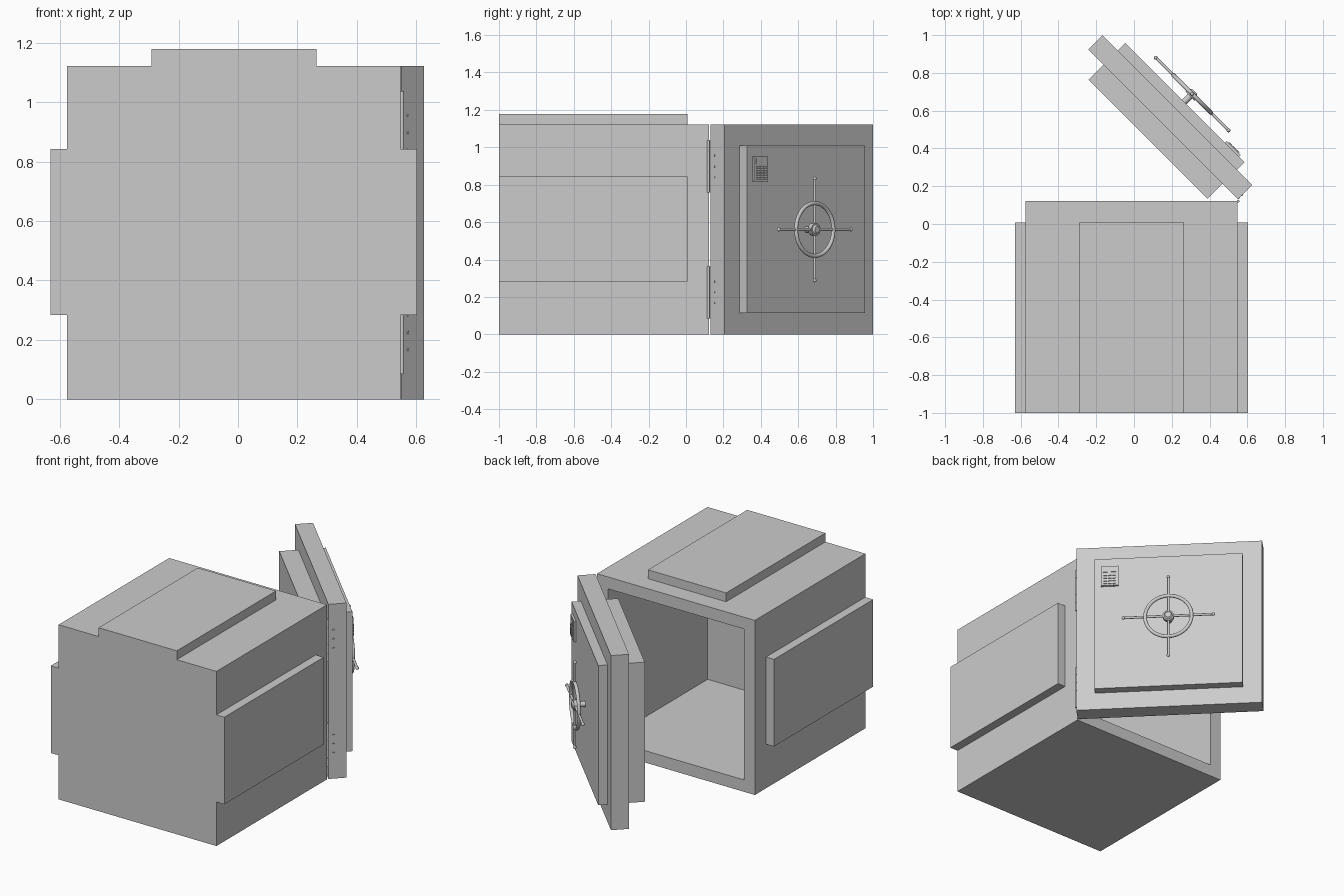
import bpy, bmesh
from math import radians
from mathutils import Matrix, Vector

if "Cube" in bpy.data.objects:
    bpy.data.objects.remove(bpy.data.objects["Cube"])

S = 1.122             # outer cube size of the safe
WALL = 0.108
X0, X1 = -0.575, 0.547
I = Matrix.Identity(4)
# door frame: local -x runs from hinge to free edge, +y points outward
DOOR = Matrix.Translation((0.551, 0.131, 0)) @ Matrix.Rotation(radians(-45), 4, 'Z')


def finish(name, bm, mat=I, smooth=False):
    me = bpy.data.meshes.new(name)
    bm.to_mesh(me)
    bm.free()
    ob = bpy.data.objects.new(name, me)
    bpy.context.collection.objects.link(ob)
    ob.matrix_world = mat
    if smooth:
        bpy.ops.object.select_all(action='DESELECT')
        ob.select_set(True)
        bpy.context.view_layer.objects.active = ob
        bpy.ops.object.shade_smooth_by_angle(angle=radians(35))
    return ob


def add_box(bm, lo, hi):
    lo, hi = Vector(lo), Vector(hi)
    m = Matrix.Translation((lo + hi) / 2) @ Matrix.Diagonal((hi - lo).to_4d())
    return bmesh.ops.create_cube(bm, size=1, matrix=m)


def box(name, lo, hi, mat=I):
    bm = bmesh.new()
    add_box(bm, lo, hi)
    return finish(name, bm, mat)


def door_box(name, u, n, z):
    return box(name, (-u[1], n[0], z[0]), (-u[0], n[1], z[1]), DOOR)


def add_rod(bm, a, b, r1, r2=None, seg=16):
    a, b = Vector(a), Vector(b)
    rot = (b - a).to_track_quat('Z', 'Y').to_matrix().to_4x4()
    bmesh.ops.create_cone(bm, cap_ends=True, segments=seg, radius1=r1,
                          radius2=r1 if r2 is None else r2, depth=(b - a).length,
                          matrix=Matrix.Translation((a + b) / 2) @ rot)


# hollow body, open at the back
bm = bmesh.new()
add_box(bm, (X0, -1, 0), (X1, 0.122, S))
bm.normal_update()
mouth = max(bm.faces, key=lambda f: f.calc_center_median().y)
bmesh.ops.inset_region(bm, faces=[mouth], thickness=WALL)
ext = bmesh.ops.extrude_discrete_faces(bm, faces=[mouth])
bmesh.ops.translate(bm, verts=ext['faces'][0].verts, vec=(0, -(S - WALL), 0))
finish("safe_body", bm)

# raised plates on sides and top
box("left_plate", (X0 - 0.056, -1, 0.283), (X0, 0.008, 0.843))
box("right_plate", (X1, -1, 0.283), (X1 + 0.056, 0.008, 0.843))
box("top_plate", (-0.291, -1, S), (0.265, 0.008, S + 0.057))

# door slab, inner plug and outer panel
door_box("door_slab", (0, S), (0, 0.107), (0, S))
door_box("door_plug", (0.116, 1.008), (-0.113, 0), (0.113, 1.01))
door_box("door_panel", (0.114, 1.008), (0.107, 0.162), (0.113, 1.01))

# keypad with display and keys
U, Z = 0.155, 0.818
door_box("keypad_case", (U, U + 0.106), (0.162, 0.175), (Z, Z + 0.134))
door_box("keypad_display", (U + 0.014, U + 0.092), (0.175, 0.179), (Z + 0.092, Z + 0.122))
bm = bmesh.new()
for i in range(3):
    for j in range(4):
        u, z = U + 0.017 + i * 0.026, Z + 0.010 + j * 0.019
        add_box(bm, (-u - 0.020, 0.175, z), (-u, 0.181, z + 0.014))
finish("keypad_keys", bm, DOOR)

# hand wheel: ring, four spokes with knobs, hub and shaft
CU, CN, CZ = 0.566, 0.222, 0.5605
bpy.ops.mesh.primitive_torus_add(major_radius=0.141, minor_radius=0.011,
                                 major_segments=48, minor_segments=12)
ring = bpy.context.object
ring.name = "wheel_ring"
ring.matrix_world = DOOR @ Matrix.Translation((-CU, CN, CZ)) @ Matrix.Rotation(radians(90), 4, 'X')
bpy.ops.object.shade_smooth_by_angle(angle=radians(35))

bm = bmesh.new()
c = Vector((-CU, CN, CZ))
for d in (Vector((1, 0, 0)), Vector((-1, 0, 0)), Vector((0, 0, 1)), Vector((0, 0, -1))):
    add_rod(bm, c, c + d * 0.275, 0.0075)
    bmesh.ops.create_uvsphere(bm, u_segments=12, v_segments=8, radius=0.0105,
                              matrix=Matrix.Translation(c + d * 0.272))
finish("wheel_spokes", bm, DOOR, True)

bm = bmesh.new()
for n0, n1, r1, r2 in ((0.16, 0.205, 0.017, 0.017), (0.205, 0.232, 0.034, 0.034),
                       (0.232, 0.242, 0.026, 0.018)):
    add_rod(bm, (-CU, n0, CZ), (-CU, n1, CZ), r1, r2, 24)
finish("wheel_hub", bm, DOOR, True)

# two hinges: knuckled barrel, leaf and screws on the door edge
for label, zc in (("lower", 0.225), ("upper", 0.898)):
    bm = bmesh.new()
    for k in range(5):
        z = zc - 0.14 + k * 0.056
        add_rod(bm, (0.552, 0.120, z + 0.001), (0.552, 0.120, z + 0.055), 0.007)
    add_rod(bm, (0.552, 0.120, zc - 0.14), (0.552, 0.120, zc + 0.14), 0.005)
    finish(label + "_hinge_barrel", bm, I, True)
    box(label + "_hinge_leaf", (-0.001, 0, zc - 0.14), (0.002, 0.012, zc + 0.14), DOOR)
    bm = bmesh.new()
    for dz in (-0.058, 0, 0.058):
        add_rod(bm, (-0.002, 0.030, zc + dz), (0.003, 0.030, zc + dz), 0.006, 0.004, 12)
    finish(label + "_hinge_screws", bm, DOOR, True)
